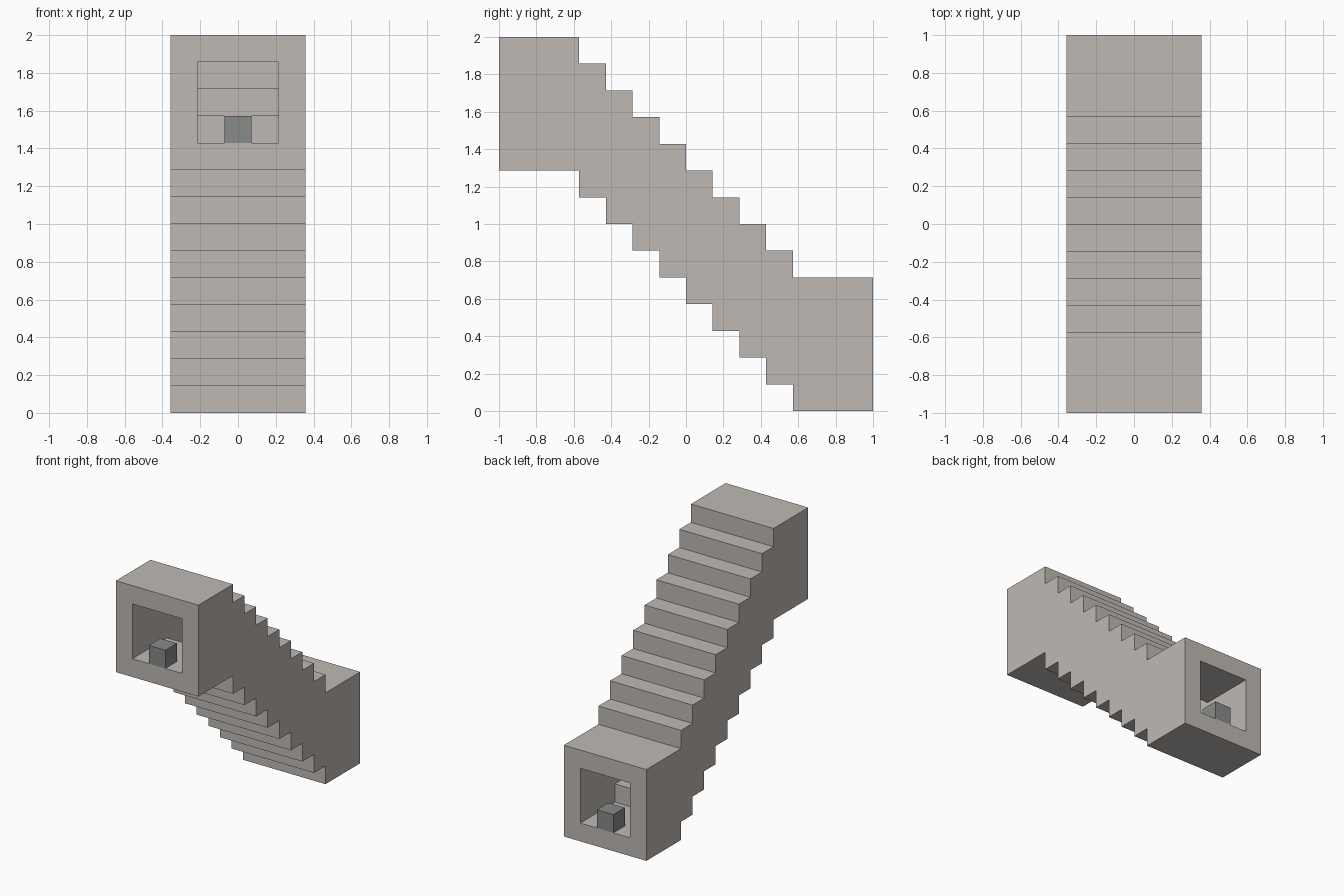
import bpy
import bmesh

U = 1 / 7  # block size
STEPS = 9

cube = bpy.data.objects.get("Cube")
if cube:
    bpy.data.objects.remove(cube, do_unlink=True)


def material(name, rgb):
    mat = bpy.data.materials.new(name)
    mat.use_nodes = True
    mat.diffuse_color = (*rgb, 1)
    mat.node_tree.nodes["Principled BSDF"].inputs["Base Color"].default_value = (*rgb, 1)
    return mat


def finish(bm, name, mat):
    bmesh.ops.recalc_face_normals(bm, faces=bm.faces)
    mesh = bpy.data.meshes.new(name)
    bm.to_mesh(mesh)
    bm.free()
    mesh.materials.append(mat)
    obj = bpy.data.objects.new(name, mesh)
    bpy.context.collection.objects.link(obj)
    return obj


# Stepped floor line of the passage, as (y, z) in blocks
path = [(-7, STEPS)]
for i in range(STEPS):
    path += [(i - 4, STEPS - i), (i - 4, STEPS - i - 1)]
path.append((7, 0))


def stepped_tube(bm, half, low, high):
    """Skin of a stepped tube without ends; returns its two end rings."""
    def line(x, rise):
        return [bm.verts.new((x * U, y * U, (z + rise) * U)) for y, z in path]

    lines = [line(-half, low), line(half, low), line(half, high), line(-half, high)]
    bottom_l, bottom_r, top_r, top_l = lines
    for a, b in ((bottom_l, bottom_r), (top_l, top_r)):
        for k in range(len(path) - 1):
            bm.faces.new((a[k], a[k + 1], b[k + 1], b[k]))
    for bottom, top in ((bottom_l, top_l), (bottom_r, top_r)):
        bm.faces.new(bottom + top[::-1])
    return [ln[0] for ln in lines], [ln[-1] for ln in lines]


stone = material("warm grey stone", (0.52, 0.485, 0.456))
metal = material("cool grey", (0.246, 0.256, 0.258))

# Hollow stair passage, walls one block thick, open at both ends
bm = bmesh.new()
outer_ends = stepped_tube(bm, 2.5, 0, 5)
inner_ends = stepped_tube(bm, 1.5, 1, 4)
for outer, inner in zip(outer_ends, inner_ends):
    for k in range(4):
        n = (k + 1) % 4
        bm.faces.new((outer[k], outer[n], inner[n], inner[k]))
finish(bm, "stair_passage", stone)

# Small block on the floor at each opening
for name, y, z in (("upper_block", -6.5, STEPS + 1.5), ("lower_block", 6.5, 1.5)):
    bm = bmesh.new()
    bmesh.ops.create_cube(bm, size=U)
    finish(bm, name, metal).location = (0, y * U, z * U)
